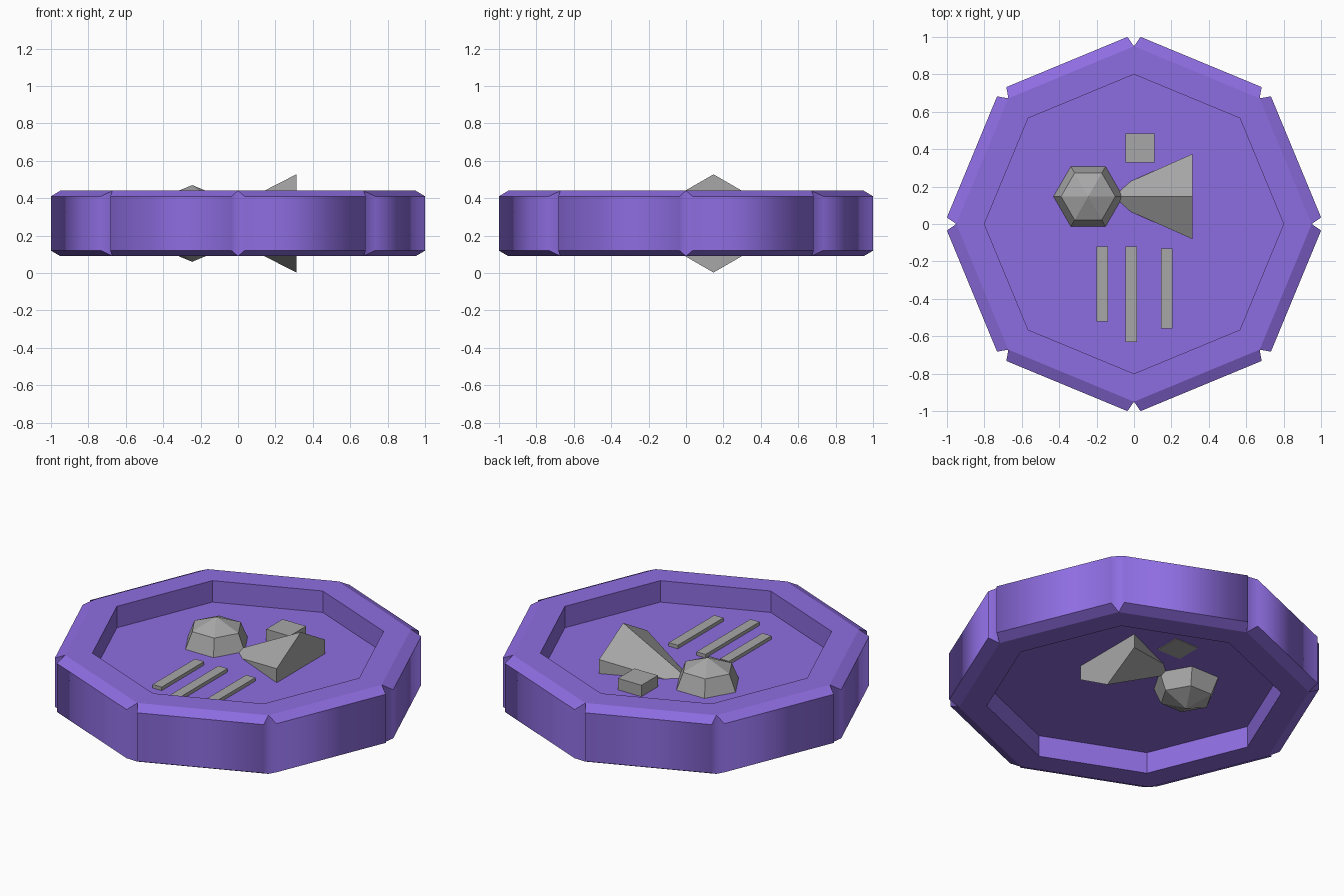
import bpy, bmesh
from math import cos, sin, pi
from mathutils import Vector, Matrix

cube = bpy.data.objects.get("Cube")
if cube:
    bpy.data.objects.remove(cube, do_unlink=True)


def material(name, rgb):
    mat = bpy.data.materials.new(name)
    mat.use_nodes = True
    mat.diffuse_color = (*rgb, 1)
    mat.node_tree.nodes["Principled BSDF"].inputs["Base Color"].default_value = (*rgb, 1)
    return mat


purple = material("purple", (0.27, 0.153, 0.75))
grey = material("grey", (0.39, 0.39, 0.39))


def finish(bm, name, mat):
    mesh = bpy.data.meshes.new(name)
    bm.to_mesh(mesh)
    bm.free()
    mesh.materials.append(mat)
    obj = bpy.data.objects.new(name, mesh)
    bpy.context.collection.objects.link(obj)
    return obj


def lathe(profile, sides):
    """Turn (radius, height) points around z, first corner on +x."""
    bm = bmesh.new()
    rings = []
    for r, z in profile:
        if r == 0:
            rings.append([bm.verts.new((0, 0, z))] * sides)
        else:
            angles = [2 * pi * i / sides for i in range(sides)]
            rings.append([bm.verts.new((r * cos(a), r * sin(a), z)) for a in angles])
    for low, high in zip(rings, rings[1:]):
        for i in range(sides):
            j = (i + 1) % sides
            corners = dict.fromkeys((low[i], low[j], high[j], high[i]))
            bm.faces.new(list(corners))
    bmesh.ops.recalc_face_normals(bm, faces=bm.faces)
    return bm


def box(name, x, y, z, mat):
    bm = bmesh.new()
    bmesh.ops.create_cube(bm, size=1)
    for v in bm.verts:
        v.co = [lim[0] if c < 0 else lim[1] for c, lim in zip(v.co, (x, y, z))]
    return finish(bm, name, mat)


# Octagonal tray, hollowed above and below
TOP, BOTTOM, MID = 0.44, 0.09, 0.265
bm = lathe([(0, 0.312), (0.8, 0.312), (0.8, TOP), (0.95, TOP),
            (0.95, BOTTOM), (0.8, BOTTOM), (0.8, 0.218), (0, 0.218)], 8)

# Raised wall panels with chamfered rims and notches between them
walls = [f for f in bm.faces if all(v.co.xy.length > 0.9 for v in f.verts)]
panels = bmesh.ops.extrude_discrete_faces(bm, faces=walls)["faces"]
for f in panels:
    f.normal_update()
    centre, normal = f.calc_center_median(), f.normal.copy()
    along = normal.cross(Vector((0, 0, 1)))
    for v in f.verts:
        side = 1 if (v.co - centre).dot(along) > 0 else -1
        v.co += normal * 0.06 - along * side * 0.013
        v.co.z += -0.03 if v.co.z > MID else 0.03

# Soft shading around the panels, crisp everywhere else
bmesh.ops.recalc_face_normals(bm, faces=bm.faces)
for f in bm.faces:
    f.smooth = True
for e in bm.edges:
    a, b = (v.co for v in e.verts)
    e.smooth = (a - b).xy.length < 0.001 and a.xy.length > 0.9
finish(bm, "tray", purple)

# Faceted six-sided ball, set through the tray floor
R = 0.205
bm = lathe([(R * sin(pi * i / 4) if 0 < i < 4 else 0, R * cos(pi * i / 4))
            for i in range(5)], 6)
bm.transform(Matrix.Translation((-0.245, 0.147, MID)))
finish(bm, "faceted_ball", grey)

# Six-sided cone lying on its side, pointing at the ball
bm = lathe([(0, -0.2), (0.2625, 0.312), (0, 0.312)], 6)
for v in bm.verts:
    x, y, z = v.co
    v.co = (z, y + 0.147, x + MID)
bmesh.ops.recalc_face_normals(bm, faces=bm.faces)
finish(bm, "lying_cone", grey)

# Small block and three strips
box("small_block", (-0.045, 0.11), (0.33, 0.485), (0.214, 0.38), grey)
strips = [("left_strip", 0.175, -0.56, -0.13),
          ("middle_strip", -0.015, -0.63, -0.12),
          ("right_strip", -0.17, -0.52, -0.12)]
for name, x, y0, y1 in strips:
    box(name, (x - 0.03, x + 0.03), (y0, y1), (0.27, 0.333), grey)
